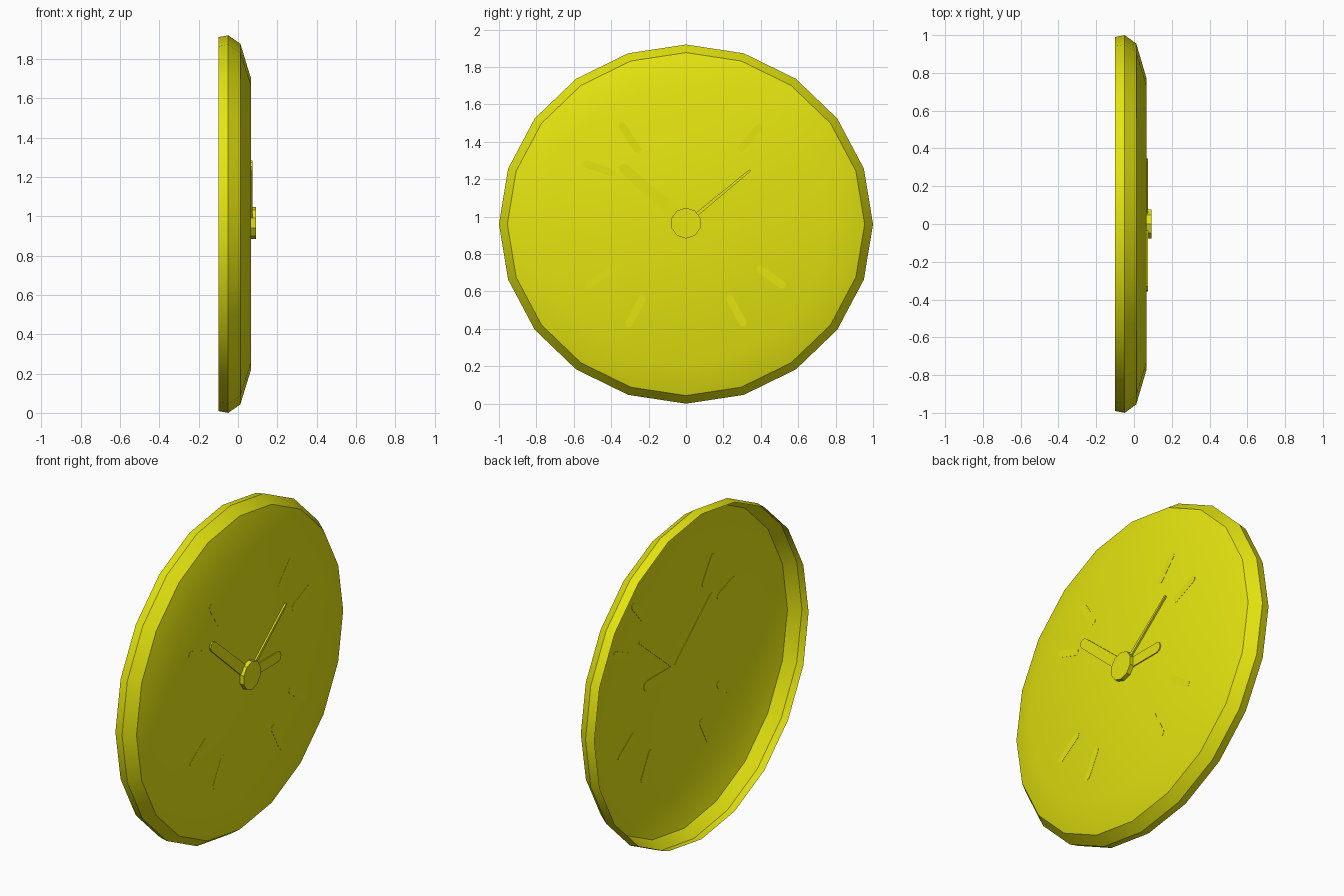
import bpy, bmesh, math

if "Cube" in bpy.data.objects:
    bpy.data.objects.remove(bpy.data.objects["Cube"])

CZ = 0.96          # height of the dial centre
SQUASH = 0.96      # the dial is slightly flatter than round
FACE_X = 0.065     # front plane of the dial

yellow = bpy.data.materials.new("yellow")
yellow.diffuse_color = (0.78, 0.78, 0.005, 1)
yellow.use_nodes = True
yellow.node_tree.nodes["Principled BSDF"].inputs["Base Color"].default_value = yellow.diffuse_color


def add_object(name, bm, smooth=False):
    bmesh.ops.recalc_face_normals(bm, faces=bm.faces)
    me = bpy.data.meshes.new(name)
    bm.to_mesh(me)
    bm.free()
    me.materials.append(yellow)
    ob = bpy.data.objects.new(name, me)
    bpy.context.collection.objects.link(ob)
    if smooth:
        bpy.context.view_layer.objects.active = ob
        ob.select_set(True)
        bpy.ops.object.shade_smooth_by_angle(angle=math.radians(30))
        ob.select_set(False)
    return ob


def plate(name, outline, x0, x1):
    """Solid plate from a (y, z) outline, between two x planes."""
    bm = bmesh.new()
    back = [bm.verts.new((x0, y, z)) for y, z in outline]
    front = [bm.verts.new((x1, y, z)) for y, z in outline]
    n = len(outline)
    bm.faces.new(back[::-1])
    bm.faces.new(front)
    for i in range(n):
        j = (i + 1) % n
        bm.faces.new((back[i], back[j], front[j], front[i]))
    return add_object(name, bm)


def bar(a, b, wa, wb, steps=4):
    """Outline of a round-ended bar from a to b with half widths wa, wb."""
    d = math.atan2(b[1] - a[1], b[0] - a[0])
    pts = []
    for (y, z), w, start in ((b, wb, d - math.pi / 2), (a, wa, d + math.pi / 2)):
        for i in range(steps + 1):
            t = start + math.pi * i / steps
            pts.append((y + w * math.cos(t), z + w * math.sin(t)))
    return pts


# Dial: open-backed shell with 20 sides, rim bevels and a flat face
bm = bmesh.new()
rings = []
for x, r in ((-0.10, 0.99), (-0.05, 1.0), (0.012, 0.955), (FACE_X, 0.775)):
    rings.append([bm.verts.new((x, r * math.cos(math.tau * i / 20),
                                CZ + SQUASH * r * math.sin(math.tau * i / 20)))
                  for i in range(20)])
for lo, hi in zip(rings, rings[1:]):
    for i in range(20):
        j = (i + 1) % 20
        bm.faces.new((lo[i], lo[j], hi[j], hi[i]))
bm.faces.new(rings[-1])
dial = add_object("clock_dial", bm, smooth=True)
if dial.data.polygons[-1].normal.x < 0:
    dial.data.flip_normals()

# Hour ticks: thin plates lying on the face
ticks = {1: ((0.39, 1.475), (0.295, 1.365)), 2: ((0.56, 1.255), (0.425, 1.195)),
         4: ((0.395, 0.72), (0.515, 0.635)), 5: ((0.235, 0.56), (0.305, 0.43)),
         7: ((-0.235, 0.56), (-0.305, 0.43)), 8: ((-0.395, 0.72), (-0.52, 0.635)),
         10: ((-0.53, 1.28), (-0.40, 1.235)), 11: ((-0.34, 1.485), (-0.26, 1.36))}
for hour, (a, b) in ticks.items():
    plate(f"hour_tick_{hour}", bar(a, b, 0.02, 0.02), FACE_X - 0.002, FACE_X + 0.001)

# Hands: reach just through the face, as seen from behind
hub = (0, CZ + 0.005)
plate("minute_hand", bar(hub, (-0.33, 1.255), 0.032, 0.028), FACE_X - 0.003, 0.073)
plate("hour_hand", bar(hub, (0.27, CZ + 0.005), 0.03, 0.03), FACE_X - 0.003, 0.071)
plate("second_hand", bar(hub, (0.34, 1.245), 0.01, 0.006), FACE_X - 0.003, 0.075)

# Centre cap
cap = [(0.082 * math.cos(math.tau * (i + 0.5) / 10),
        hub[1] + 0.082 * math.sin(math.tau * (i + 0.5) / 10)) for i in range(10)]
plate("centre_cap", cap, FACE_X + 0.002, 0.092)
